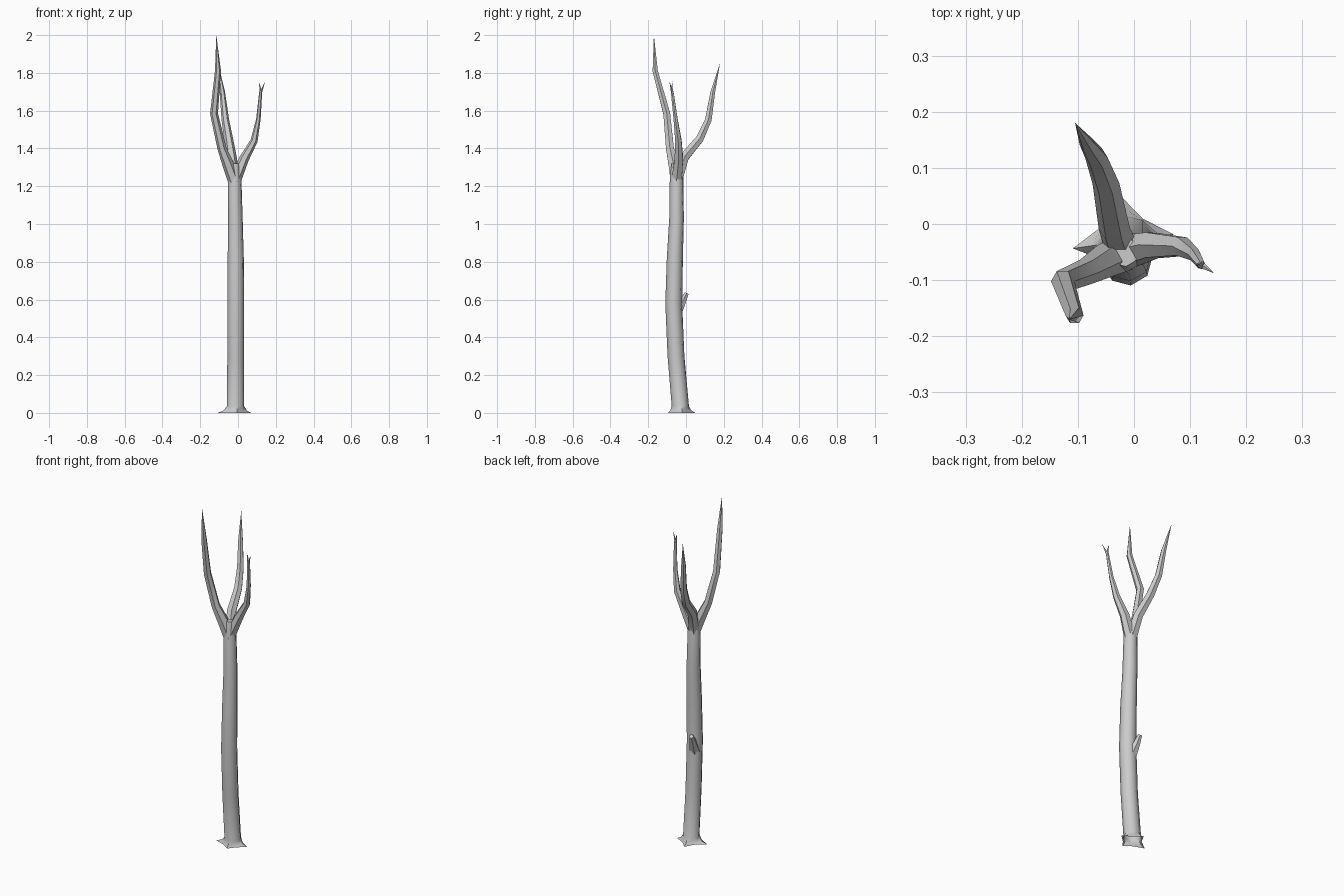
import bpy, bmesh
from math import sin, cos, pi, radians
from mathutils import Vector

if "Cube" in bpy.data.objects:
    bpy.data.objects.remove(bpy.data.objects["Cube"])


def finish(bm, name):
    bmesh.ops.recalc_face_normals(bm, faces=bm.faces)
    me = bpy.data.meshes.new(name)
    bm.to_mesh(me)
    bm.free()
    ob = bpy.data.objects.new(name, me)
    bpy.context.collection.objects.link(ob)
    bpy.ops.object.select_all(action='DESELECT')
    ob.select_set(True)
    bpy.context.view_layer.objects.active = ob
    bpy.ops.object.shade_smooth_by_angle(angle=radians(50))
    return ob


def bridge(bm, a, b):
    n = len(a)
    for i in range(n):
        j = (i + 1) % n
        bm.faces.new((a[i], a[j], b[j], b[i]))


def limb(name, path, sides=6, flat_end=False):
    """Tapered tube through (x, y, z, radius) stations; ends in a point or a flat cut."""
    bm = bmesh.new()
    pts = [Vector(p[:3]) for p in path]
    u = Vector((1, 0, 0))
    prev = None
    for i, p in enumerate(path):
        if i == len(path) - 1 and not flat_end:
            tip = bm.verts.new(pts[i])
            for k in range(sides):
                bm.faces.new((prev[k], prev[(k + 1) % sides], tip))
            break
        d = Vector()
        if i > 0:
            d += (pts[i] - pts[i - 1]).normalized()
        if i < len(pts) - 1:
            d += (pts[i + 1] - pts[i]).normalized()
        d.normalize()
        u = (u - d * u.dot(d)).normalized()
        v = d.cross(u)
        ring = [bm.verts.new(pts[i] + p[3] * (u * cos(2 * pi * k / sides) + v * sin(2 * pi * k / sides)))
                for k in range(sides)]
        if prev:
            bridge(bm, prev, ring)
        prev = ring
    if flat_end:
        bm.faces.new(prev)
    return finish(bm, name)


# Trunk: eight-sided, with four pointed roots flaring out at the ground
bm = bmesh.new()
tips = [0.084, 0.081, 0.097, 0.067]
angles = [radians(8 + 45 * k) for k in range(8)]
prev = None
for z, spread in ((0, 1.0), (0.012, 0.4), (0.035, 0.0)):
    ring = []
    for k, a in enumerate(angles):
        r = 0.046 + (spread * (tips[k // 2] - 0.046) if k % 2 == 0 else 0.003 * spread)
        ring.append(bm.verts.new((-0.013 + r * cos(a), -0.03 + r * sin(a), z)))
    if prev:
        bridge(bm, prev, ring)
    prev = ring
for x, y, z, r in ((-0.012, -0.053, 0.3, 0.045), (-0.012, -0.065, 0.58, 0.045),
                   (-0.012, -0.059, 0.82, 0.043), (-0.014, -0.05, 1.03, 0.039),
                   (-0.018, -0.05, 1.25, 0.036), (-0.018, -0.05, 1.32, 0.026)):
    ring = [bm.verts.new((x + r * cos(a), y + r * sin(a), z)) for a in angles]
    bridge(bm, prev, ring)
    prev = ring
bm.faces.new(prev)
finish(bm, "trunk")

# Three main branches
limb("front_left_branch", [(-0.018, -0.052, 1.22, 0.033), (-0.05, -0.065, 1.31, 0.031),
                           (-0.085, -0.085, 1.4, 0.024), (-0.127, -0.102, 1.585, 0.021),
                           (-0.106, -0.163, 1.81, 0.016), (-0.115, -0.17, 2.0, 0)])
limb("back_branch", [(-0.02, -0.048, 1.23, 0.032), (-0.035, -0.008, 1.355, 0.028),
                     (-0.05, 0.072, 1.45, 0.024), (-0.067, 0.118, 1.55, 0.02),
                     (-0.083, 0.142, 1.7, 0.014), (-0.105, 0.18, 1.85, 0)])
limb("right_branch", [(-0.016, -0.05, 1.23, 0.032), (0.032, -0.038, 1.345, 0.026),
                      (0.085, -0.04, 1.44, 0.019), (0.108, -0.055, 1.555, 0.012),
                      (0.12, -0.073, 1.7, 0.008), (0.121, -0.075, 1.72, 0)])

# Small fork at the end of the right branch
limb("twig_left", [(0.12, -0.073, 1.695, 0.007), (0.116, -0.075, 1.725, 0.004), (0.11, -0.07, 1.755, 0)], 5)
limb("twig_right", [(0.12, -0.073, 1.695, 0.007), (0.13, -0.079, 1.72, 0.004), (0.143, -0.088, 1.755, 0)], 5)

# Broken-off stub on the back of the trunk
limb("stub", [(-0.022, -0.05, 0.53, 0.032), (-0.032, -0.02, 0.585, 0.021), (-0.037, 0.003, 0.633, 0.013)],
     6, flat_end=True)
